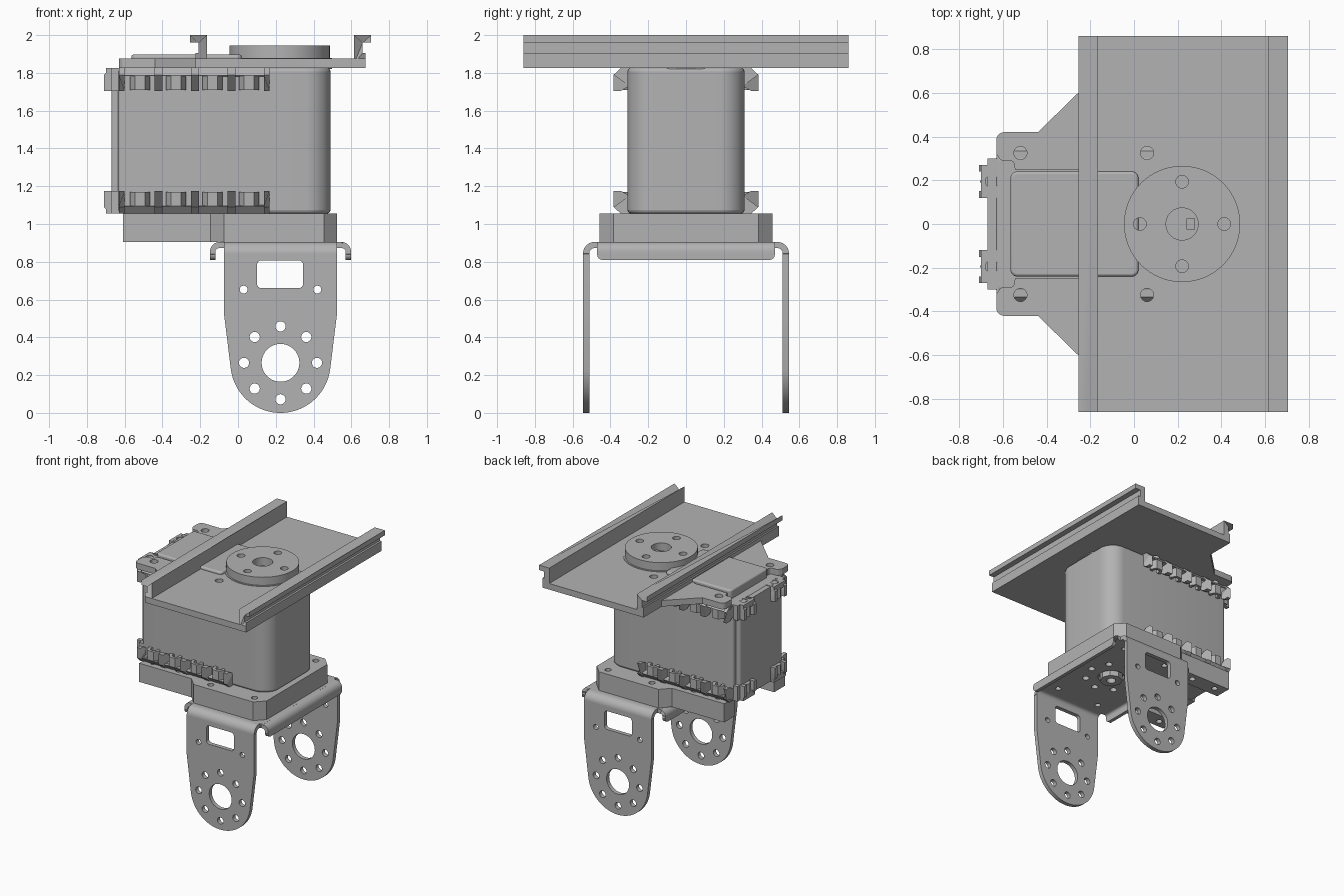
import bpy, bmesh
from math import cos, sin, pi, radians
from mathutils import Vector

cube = bpy.data.objects.get("Cube")
if cube:
    bpy.data.objects.remove(cube, do_unlink=True)

GREY = (0.45, 0.45, 0.45, 1)
metal = bpy.data.materials.new("plain grey")
metal.use_nodes = True
metal.diffuse_color = GREY
metal.node_tree.nodes["Principled BSDF"].inputs["Base Color"].default_value = GREY

AX = 0.225      # output axis in x
MID = 1.44      # middle height of the motor housing


def circle(x, y, r, n=24, start=0.0):
    return [(x + r * cos(start + 2 * pi * i / n), y + r * sin(start + 2 * pi * i / n)) for i in range(n)]


def rounded(points, steps=6):
    """Outline whose points (u, v, radius) get rounded corners."""
    out = []
    for i, p in enumerate(points):
        c = Vector(p[:2])
        if len(p) < 3:
            out.append(tuple(c))
            continue
        a = (Vector(points[i - 1][:2]) - c).normalized()
        b = (Vector(points[(i + 1) % len(points)][:2]) - c).normalized()
        half = a.angle(b) / 2
        centre = c + (a + b).normalized() * p[2] / sin(half)
        cut = p[2] / (sin(half) / cos(half))
        v0, v1 = c + a * cut - centre, c + b * cut - centre
        for k in range(steps + 1):
            t = k / steps
            d = v0 * (1 - t) + v1 * t
            out.append(tuple(centre + d.normalized() * p[2]))
    return out


def box2(u0, u1, v0, v1, r=None):
    pts = [(u0, v0), (u1, v0), (u1, v1), (u0, v1)]
    return rounded([p + (r,) for p in pts]) if r else pts


def sym(half):
    """Close a half outline by reflecting it in v."""
    return half + [(p[0], -p[1]) + tuple(p[2:]) for p in reversed(half)]


def prism(name, outline, lo, hi, axis="Z", holes=(), mirror="", bevel=0):
    """Extrude an outline with holes along an axis, from lo to hi."""
    cu = bpy.data.curves.new(name, "CURVE")
    cu.dimensions, cu.fill_mode, cu.extrude = "2D", "BOTH", (hi - lo) / 2
    for loop in [outline, *holes]:
        sp = cu.splines.new("POLY")
        sp.points.add(len(loop) - 1)
        for q, p in zip(sp.points, loop):
            q.co = (p[0], p[1], 0, 1)
        sp.use_cyclic_u = True
    tmp = bpy.data.objects.new(name, cu)
    bpy.context.collection.objects.link(tmp)
    dg = bpy.context.evaluated_depsgraph_get()
    me = bpy.data.meshes.new_from_object(tmp.evaluated_get(dg))
    bpy.data.objects.remove(tmp, do_unlink=True)
    bpy.data.curves.remove(cu)
    bm = bmesh.new()
    bm.from_mesh(me)
    bmesh.ops.remove_doubles(bm, verts=bm.verts, dist=0.0002)
    mid = (lo + hi) / 2
    for v in bm.verts:
        u, w, h = v.co.x, v.co.y, v.co.z + mid
        v.co = {"Z": (u, w, h), "Y": (u, h, w), "X": (h, u, w)}[axis]
        v.co.z -= MID
    if not holes:
        bmesh.ops.dissolve_limit(bm, angle_limit=0.01, verts=bm.verts, edges=bm.edges)
    bmesh.ops.recalc_face_normals(bm, faces=bm.faces)
    bm.to_mesh(me)
    bm.free()
    me.materials.clear()
    me.materials.append(metal)
    ob = bpy.data.objects.new(name, me)
    ob.location.z = MID
    bpy.context.collection.objects.link(ob)
    bpy.ops.object.select_all(action="DESELECT")
    ob.select_set(True)
    bpy.context.view_layer.objects.active = ob
    bpy.ops.object.shade_smooth_by_angle(angle=radians(30))
    if bevel:
        m = ob.modifiers.new("soft edge", "BEVEL")
        m.width, m.segments, m.angle_limit = bevel, 3, radians(50)
    if mirror:
        m = ob.modifiers.new("mirror", "MIRROR")
        m.use_axis = (False, "Y" in mirror, "Z" in mirror)
    return ob


# Motor housing
prism("housing", rounded(sym([(-0.635, 0.31, 0.02), (0.49, 0.31, 0.13)])), 1.055, 1.827, bevel=0.022)
prism("rear_lid", rounded(sym([(-0.67, 0.27, 0.015), (-0.6, 0.27)])), 1.06, 1.82)
prism("top_cover", rounded(sym([(-0.565, 0.24, 0.03), (0.02, 0.24, 0.03)])), 1.81, 1.897, bevel=0.012)

# Side lugs: sloped flange, ribs and hexagonal nuts
prism("side_flange", [(0.3, 1.825), (0.335, 1.825), (0.37, 1.785), (0.3, 1.78)], -0.63, 0.16, "X", mirror="YZ")
rib = [(0.3, 1.825), (0.345, 1.825), (0.383, 1.79), (0.383, 1.705), (0.345, 1.705), (0.3, 1.73)]
for x, w in ((-0.615, 0.03), (-0.42, 0.043), (-0.227, 0.043), (-0.034, 0.043), (0.152, 0.03)):
    prism("side_rib", rib, x - w / 2, x + w / 2, "X", mirror="YZ")
for i in range(4):
    x = -0.52 + i * 0.193
    prism("side_nut", circle(x, 0.325, 0.053, 6), 1.71, 1.785, holes=[circle(x, 0.325, 0.026, 12)], mirror="YZ")

# Rear lugs
prism("rear_flange", box2(-0.7, -0.62, 0.12, 0.27), 1.78, 1.825, holes=[circle(-0.65, 0.195, 0.03)], mirror="YZ")
wall = [(-0.62, 1.825), (-0.675, 1.825), (-0.71, 1.79), (-0.71, 1.705), (-0.62, 1.705)]
for y in (0.135, 0.255):
    prism("rear_rib", wall, y - 0.015, y + 0.015, "Y", mirror="YZ")
prism("rear_nut", circle(-0.665, 0.195, 0.04, 6), 1.71, 1.79, mirror="YZ")
prism("corner_block", box2(-0.67, -0.62, 0.25, 0.3), 1.705, 1.825, mirror="YZ")

# Top channel: floor with rear wings and two flanged rails
wing_holes = [circle(x, s * 0.325, 0.03) for x in (-0.52, 0.06) for s in (-1, 1)]
floor = [(-0.25, 0.25), (-0.545, 0.25), (-0.55, 0.29, 0.02), (-0.61, 0.29, 0.02), (-0.63, 0.32),
         (-0.63, 0.42, 0.035), (-0.44, 0.42), (-0.225, 0.63), (-0.225, 0.86), (0.675, 0.86)]
prism("channel_floor", rounded(sym(floor)), 1.827, 1.876, holes=wing_holes)
rail = [(0.39, 1.85), (0.39, 2), (0.48, 2), (0.48, 1.96), (0.435, 1.96), (0.435, 1.905), (0.45, 1.905), (0.45, 1.827)]
for side, name in ((-1, "right_rail"), (1, "left_rail")):
    prism(name, [(AX + side * u, z) for u, z in rail], -0.86, 0.86, "Y")

# Output horn
horn_holes = [circle(AX - 0.005, 0, 0.074)] + [circle(*c, 0.029) for c in circle(AX - 0.005, 0, 0.193, 4)]
prism("horn", circle(AX - 0.005, 0, 0.266, 64), 1.87, 1.945, holes=horn_holes)
prism("horn_collar", circle(AX - 0.005, 0, 0.278, 64), 1.82, 1.88)
prism("horn_shaft", box2(0.24, 0.28, -0.025, 0.025), 1.87, 1.9)

# Lower mounting plate
low = [(-0.14, 0.25), (-0.61, 0.25), (-0.61, 0.385), (-0.145, 0.385), (-0.075, 0.457), (0.455, 0.457), (0.525, 0.385)]
low_holes = [circle(x, s * y, 0.024, 16) for x, y in ((-0.52, 0.325), (-0.3, 0.325), (0.03, 0.39), (0.42, 0.39))
             for s in (-1, 1)]
prism("lower_plate", sym(low), 0.905, 1.055, holes=low_holes)

# Bent sheet yoke: base, end lips and two legs
base_holes = [circle(*c, 0.026, 16) for c in circle(AX, 0, 0.193, 8)] + [circle(AX, 0, 0.1)]
base_holes += [circle(x, s * 0.39, 0.022, 16) for x in (0.03, 0.42) for s in (-1, 1)]
prism("yoke_base", box2(-0.1, 0.55, -0.47, 0.47), 0.872, 0.905, holes=base_holes)
for s in (-1, 1):
    bend = [(0.31, 0.905), (0.373, 0.905, 0.05), (0.373, 0.84), (0.345, 0.84), (0.345, 0.872, 0.02), (0.31, 0.872)]
    prism("lip_bend", rounded([(AX + s * p[0],) + p[1:] for p in bend]), -0.47, 0.47, "Y")
    lip = [(-0.47, 0.842), (-0.47, 0.81, 0.028), (0.47, 0.81, 0.028), (0.47, 0.842)]
    edges = sorted((AX + s * 0.345, AX + s * 0.373))
    prism("yoke_lip", rounded(lip), edges[0], edges[1], "X")
bend = [(0.46, 0.905), (0.545, 0.905, 0.06), (0.545, 0.84), (0.512, 0.84), (0.512, 0.872, 0.027), (0.46, 0.872)]
prism("leg_bend", rounded(bend), -0.075, 0.525, "X", mirror="Y")
HUB = 0.265
leg = [(AX + HUB * cos(radians(a)), HUB + HUB * sin(radians(a))) for a in range(188, 353, 4)]
leg += [(0.525, 0.53), (0.525, 0.842), (-0.075, 0.842), (-0.075, 0.53)]
leg_holes = [circle(AX, HUB, 0.1, 40), box2(0.1, 0.345, 0.66, 0.808, 0.025)]
leg_holes += [circle(*c, 0.027, 20) for c in circle(AX, HUB, 0.193, 8)]
leg_holes += [circle(x, 0.653, 0.021, 16) for x in (0.03, 0.42)]
prism("yoke_leg", leg, 0.512, 0.545, "Y", holes=leg_holes, mirror="Y")

# Idler boss under the base
prism("idler_boss", circle(AX, 0, 0.085, 8), 0.84, 0.91, holes=[circle(AX, 0, 0.035, 16)])
